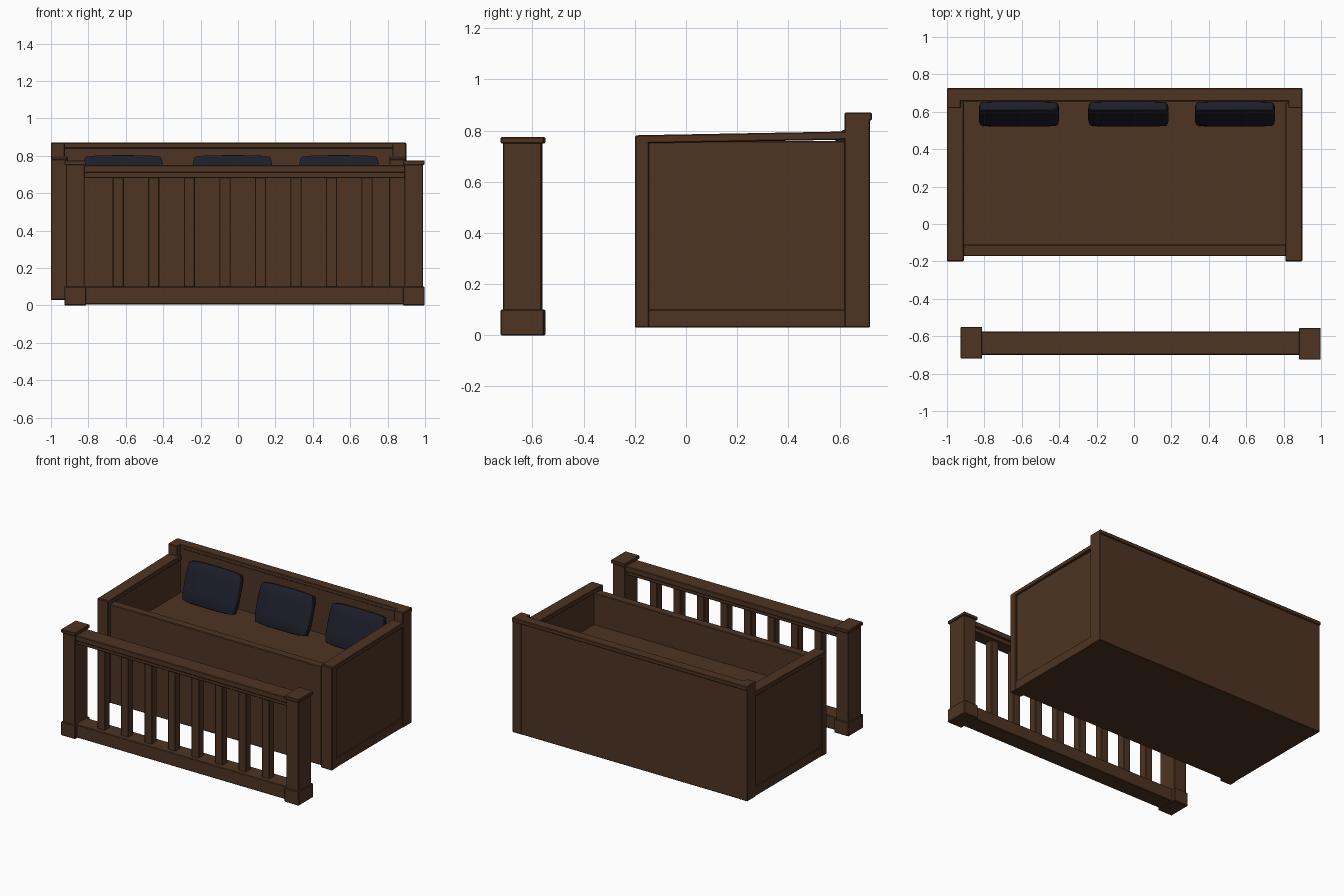
import bpy, bmesh, math
from mathutils import Matrix

if "Cube" in bpy.data.objects:
    bpy.data.objects.remove(bpy.data.objects["Cube"], do_unlink=True)


def material(name, rgb):
    mat = bpy.data.materials.new(name)
    mat.use_nodes = True
    mat.diffuse_color = (*rgb, 1)
    mat.node_tree.nodes["Principled BSDF"].inputs["Base Color"].default_value = (*rgb, 1)
    return mat


wood = material("dark brown wood", (0.075, 0.034, 0.016))
cloth = material("navy cloth", (0.013, 0.013, 0.024))


def box(name, x, y, z, bevel=0.004):
    """Lightly bevelled box from its extents on each axis."""
    bm = bmesh.new()
    bmesh.ops.create_cube(bm, size=1)
    for v in bm.verts:
        for i, (lo, hi) in enumerate((x, y, z)):
            v.co[i] = hi if v.co[i] > 0 else lo
    if bevel:
        bmesh.ops.bevel(bm, geom=bm.edges[:], offset=bevel, segments=1, affect='EDGES')
    return finish(name, bm, wood)


def finish(name, bm, mat):
    bmesh.ops.recalc_face_normals(bm, faces=bm.faces[:])
    mesh = bpy.data.meshes.new(name)
    bm.to_mesh(mesh)
    bm.free()
    mesh.materials.append(mat)
    obj = bpy.data.objects.new(name, mesh)
    bpy.context.collection.objects.link(obj)
    return obj


LEFT, RIGHT, BASE = 0.90, -1.0, 0.03

# Bench body: seat block, front and back boards
box("seat", (-0.94, 0.85), (-0.13, 0.68), (BASE, 0.52), 0)
box("front_panel", (-0.93, 0.84), (-0.172, -0.11), (BASE, 0.75))
box("back_panel", (-0.97, 0.87), (0.66, 0.718), (BASE, 0.85))
box("back_top_rail", (RIGHT, LEFT), (0.655, 0.727), (0.84, 0.87))

# Bench ends: posts, recessed panel and a rail that rises to the back
for side, outer, s in (("left", LEFT, -1), ("right", RIGHT, 1)):
    def span(a, b):
        return sorted((outer + s * a, outer + s * b))
    box(side + "_front_post", span(0, 0.09), (-0.20, -0.145), (BASE, 0.78))
    box(side + "_back_post", span(0, 0.075), (0.62, 0.72), (BASE, 0.87))
    box(side + "_end_panel", span(0.012, 0.08), (-0.17, 0.65), (BASE, 0.76))
    box(side + "_lower_rail", span(0.004, 0.07), (-0.15, 0.63), (BASE, 0.10))
    rail = box(side + "_arm_rail", span(0, 0.09), (-0.19, 0.65), (0.75, 0.782))
    for v in rail.data.vertices:
        if v.co.y > 0:
            v.co.z += 0.015

# Railing: two capped posts, rails and evenly spaced balusters
for side, cx, cy in (("left", 0.94, -0.64), ("right", -0.87, -0.635)):
    for part, r, depth, z in (("post", 0.05, 0.075, (0.05, 0.76)),
                              ("post_base", 0.058, 0.085, (0, 0.10)),
                              ("post_cap", 0.058, 0.085, (0.75, 0.775))):
        box(f"railing_{side}_{part}", (cx - r, cx + r), (cy - depth, cy + depth), z)

box("railing_bottom_rail", (-0.85, 0.92), (-0.70, -0.575), (0.005, 0.10))
box("railing_top_rail", (-0.85, 0.92), (-0.70, -0.575), (0.71, 0.75))
box("railing_under_rail", (-0.85, 0.92), (-0.685, -0.59), (0.68, 0.715))
for i in range(8):
    cx = -0.64 + i * 0.19
    box(f"baluster_{i + 1}", (cx - 0.03, cx + 0.03), (-0.667, -0.607), (0.09, 0.69))


# Cushions: puffed blocks leaning on the back board
def cushion(name, cx):
    bm = bmesh.new()
    bmesh.ops.create_cube(bm, size=2)
    bmesh.ops.subdivide_edges(bm, edges=bm.edges[:], cuts=7, use_grid_fill=True)
    for v in bm.verts:
        x, y, z = v.co
        puff = 0.6 + 0.4 * math.sqrt((1 - x ** 4) * (1 - z ** 4))
        round_x = 1 - 0.06 * z ** 4
        round_z = 1 - 0.06 * x ** 4
        v.co = (x * 0.215 * round_x, y * 0.037 * puff, z * 0.143 * round_z)
    bm.transform(Matrix.Translation((cx, 0.588, 0.662)) @ Matrix.Rotation(-0.33, 4, 'X'))
    obj = finish(name, bm, cloth)
    mod = obj.modifiers.new("soft edge", 'BEVEL')
    mod.width = 0.012
    mod.segments = 2
    bpy.ops.object.select_all(action='DESELECT')
    obj.select_set(True)
    bpy.context.view_layer.objects.active = obj
    bpy.ops.object.shade_smooth_by_angle(angle=math.radians(50))


for label, cx in (("right", -0.615), ("middle", -0.03), ("left", 0.54)):
    cushion(label + "_cushion", cx)
